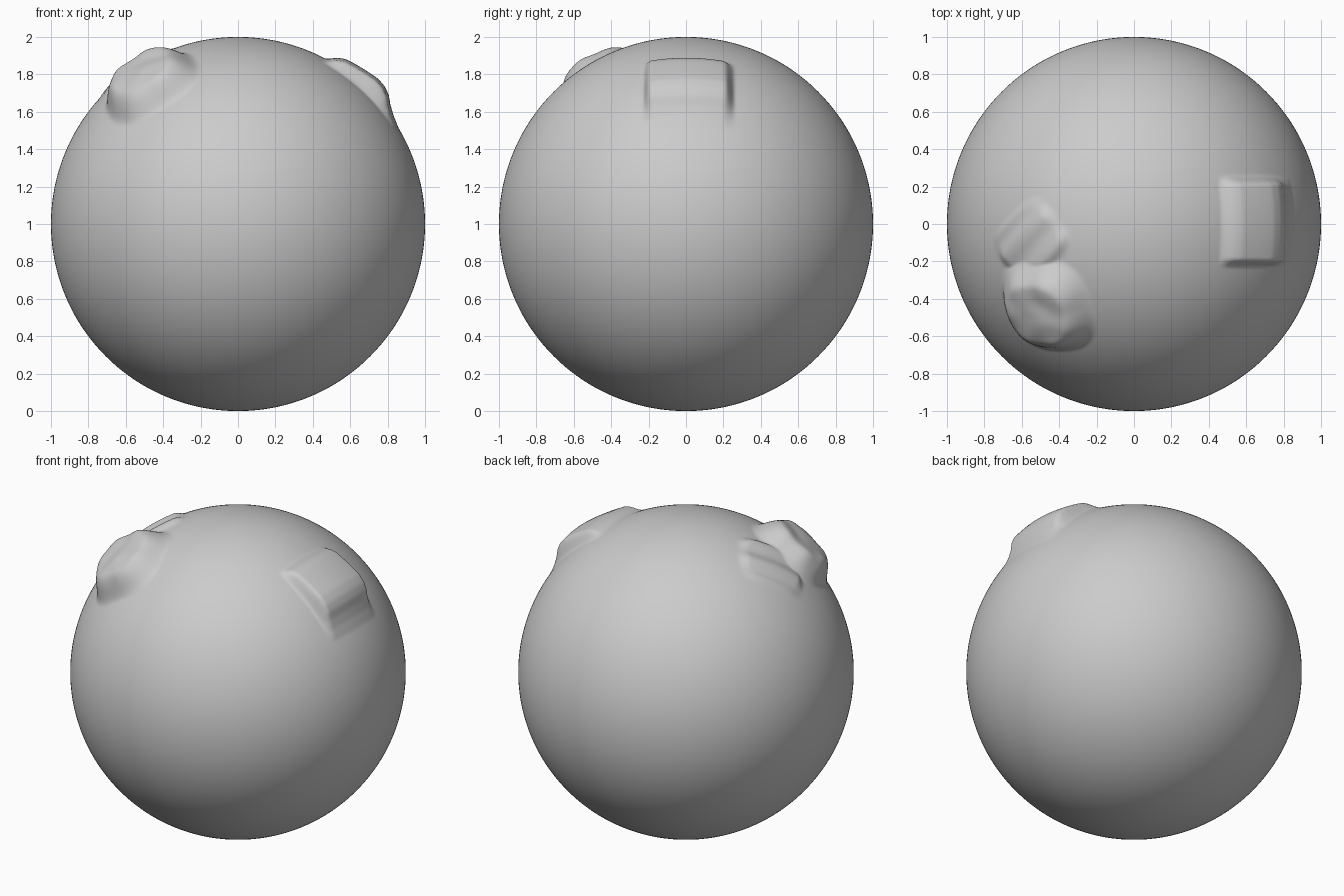
import bpy, bmesh, math
from mathutils import Vector, noise

if "Cube" in bpy.data.objects:
    bpy.data.objects.remove(bpy.data.objects["Cube"])


def smooth(e0, e1, x):
    t = max(0.0, min(1.0, (x - e0) / (e1 - e0)))
    return t * t * (3 - 2 * t)


def frame(center, hint):
    """Unit direction plus two tangent axes; the first follows the hint."""
    c = Vector(center).normalized()
    h = Vector(hint)
    u = (h - c * h.dot(c)).normalized()
    return c, u, c.cross(u)


def patch(n, fr, half_u, half_v, power, inner):
    """Soft-edged rounded-box mask on the sphere, with its local coordinates."""
    c, u, v = fr
    if n.dot(c) < 0.7:
        return 0.0, 0.0, 0.0
    a, b = n.dot(u), n.dot(v)
    d = (abs(a / half_u) ** power + abs(b / half_v) ** power) ** (1 / power)
    return 1 - smooth(inner, 1.0, d), a, b


def interp(points, x):
    for (x0, y0), (x1, y1) in zip(points, points[1:]):
        if x0 <= x <= x1:
            return y0 + (y1 - y0) * (x - x0) / (x1 - x0)
    return 0.0


LUMP = frame((-0.475, -0.445, 0.75), (0, 1, 0))
TAIL = frame((-0.56, -0.10, 0.82), (-0.55, 0.5, 0))
# Right-hand slab: height against degrees from the pole
SLAB = [(28, 0), (29.5, .017), (31, .037), (33.4, .054), (38, .064), (44, .079),
        (47, .075), (49.5, .06), (52, .034), (55, .014), (59, 0)]


def height(n):
    h = 0.0
    # slab on the right shoulder
    if n.x > 0.3 and n.z > 0.3 and abs(n.y) < 0.3:
        side = smooth(-0.235, -0.175, n.y) * (1 - smooth(0.19, 0.265, n.y))
        h += interp(SLAB, math.degrees(math.atan2(n.x, n.z))) * side
    # rounded lump on the left front, with a low ridged tail behind it
    m, a, b = patch(n, LUMP, 0.285, 0.285, 2.6, 0.5)
    lump = m * (0.105 - 0.12 * a * a + 0.012 * noise.noise(n * 9))
    m, a, b = patch(n, TAIL, 0.2, 0.23, 4, 0.7)
    tail = m * (0.016 + 0.008 * math.sin(a * 38))
    return h + max(lump, tail)


# Ball: evenly gridded cube pushed out to a sphere, then sculpted
bm = bmesh.new()
bmesh.ops.create_cube(bm, size=2)
bmesh.ops.subdivide_edges(bm, edges=bm.edges[:], cuts=119, use_grid_fill=True)
for vert in bm.verts:
    n = Vector([math.tan(k * math.pi / 4) for k in vert.co]).normalized()
    vert.co = n * (1 + height(n)) + Vector((0, 0, 1))
for f in bm.faces:
    f.smooth = True
mesh = bpy.data.meshes.new("ball_with_lumps")
bm.to_mesh(mesh)
bm.free()
ball = bpy.data.objects.new("ball_with_lumps", mesh)
bpy.context.collection.objects.link(ball)
